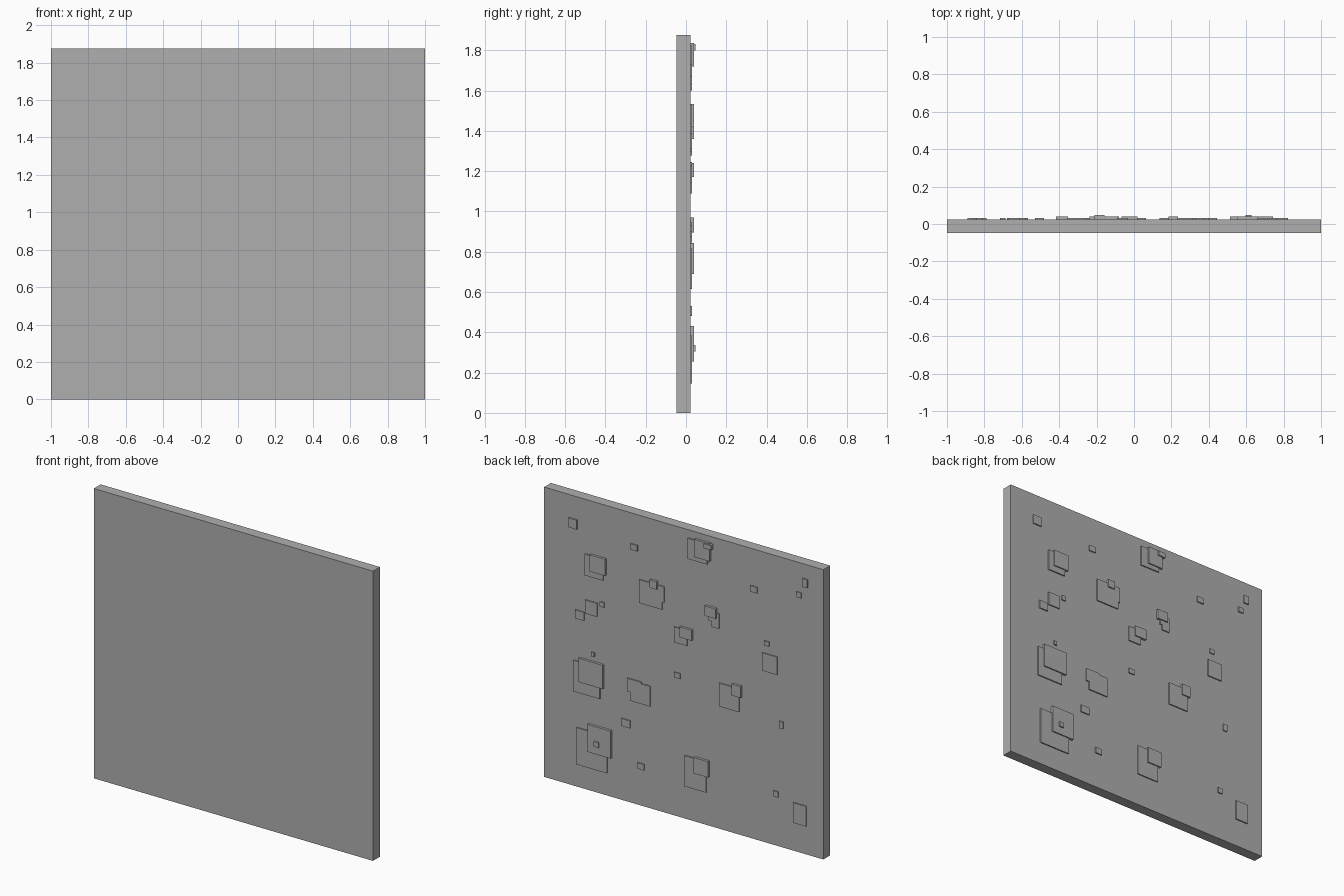
import bpy, bmesh

SLAB_FRONT, SLAB_BACK, HEIGHT = -0.047, 0.023, 1.876

# dark grey used on every part
grey = bpy.data.materials.new("dark_grey")
grey.diffuse_color = (0.43, 0.43, 0.43, 1)


def boxes(name, items, y0, y1, shift=0.0):
    """One object made of boxes given as (x0, x1, z0, z1)."""
    bm = bmesh.new()
    for x0, x1, z0, z1 in items:
        c = bmesh.ops.create_cube(bm, size=1)["verts"]
        bmesh.ops.scale(bm, vec=(x1 - x0, y1 - y0, z1 - z0), verts=c)
        bmesh.ops.translate(bm, vec=((x0 + x1) / 2 + shift, (y0 + y1) / 2, (z0 + z1) / 2), verts=c)
    me = bpy.data.meshes.new(name)
    bm.to_mesh(me)
    bm.free()
    me.materials.append(grey)
    ob = bpy.data.objects.new(name, me)
    bpy.context.collection.objects.link(ob)
    return ob


def plates(name, items, top):
    """Thin plates rooted in the back face of the slab."""
    return boxes(name, items, SLAB_BACK - 0.005, top, 0.004)


# main wall slab
boxes("wall_slab", [(-1, 1, 0, HEIGHT)], SLAB_FRONT, SLAB_BACK)

# large thin plates on the back face
plates("large_plates", [
    (0.57, 0.70, 1.387, 1.525), (-0.177, -0.037, 1.691, 1.824),
    (0.147, 0.312, 1.312, 1.463), (0.133, 0.27, 1.361, 1.463),
    (-0.261, -0.204, 1.297, 1.393), (-0.222, -0.187, 1.332, 1.38),
    (-0.032, 0.061, 1.125, 1.224), (0.593, 0.783, 0.614, 0.815),
    (0.233, 0.377, 0.662, 0.792), (0.298, 0.398, 0.717, 0.802),
    (-0.405, -0.261, 0.796, 0.946), (-0.677, -0.57, 1.11, 1.225),
    (0.541, 0.763, 0.147, 0.385), (-0.168, -0.011, 0.212, 0.411),
    (-0.885, -0.792, 0.184, 0.314),
], 0.031)

# small thin plates scattered between them
plates("small_plates", [
    (0.757, 0.82, 1.667, 1.728), (0.325, 0.375, 1.641, 1.679),
    (-0.534, -0.484, 1.599, 1.637), (-0.893, -0.855, 1.729, 1.783),
    (-0.849, -0.813, 1.651, 1.685), (0.613, 0.699, 1.141, 1.228),
    (0.706, 0.771, 1.09, 1.145), (0.563, 0.593, 1.213, 1.245),
    (0.633, 0.656, 0.875, 0.902), (0.018, 0.061, 0.897, 0.931),
    (-0.62, -0.584, 1.277, 1.306), (-0.72, -0.692, 0.77, 0.815),
    (0.377, 0.441, 0.482, 0.53), (0.276, 0.326, 0.236, 0.275),
    (-0.684, -0.649, 0.318, 0.354),
], 0.031)

# second layer, overlapping the large plates
plates("second_layer_plates", [
    (0.55, 0.66, 1.426, 1.534), (-0.20, -0.09, 1.72, 1.835),
    (0.18, 0.23, 1.436, 1.487), (-0.243, -0.164, 1.36, 1.424),
    (-0.07, 0.015, 1.172, 1.24), (0.567, 0.74, 0.689, 0.843),
    (-0.422, -0.358, 0.896, 0.969), (0.51, 0.675, 0.254, 0.432),
    (-0.189, -0.085, 0.318, 0.421),
], 0.039)

# third layer, two small caps
plates("third_layer_plates", [(-0.215, -0.163, 1.799, 1.83),
                              (0.591, 0.625, 0.304, 0.337)], 0.047)
